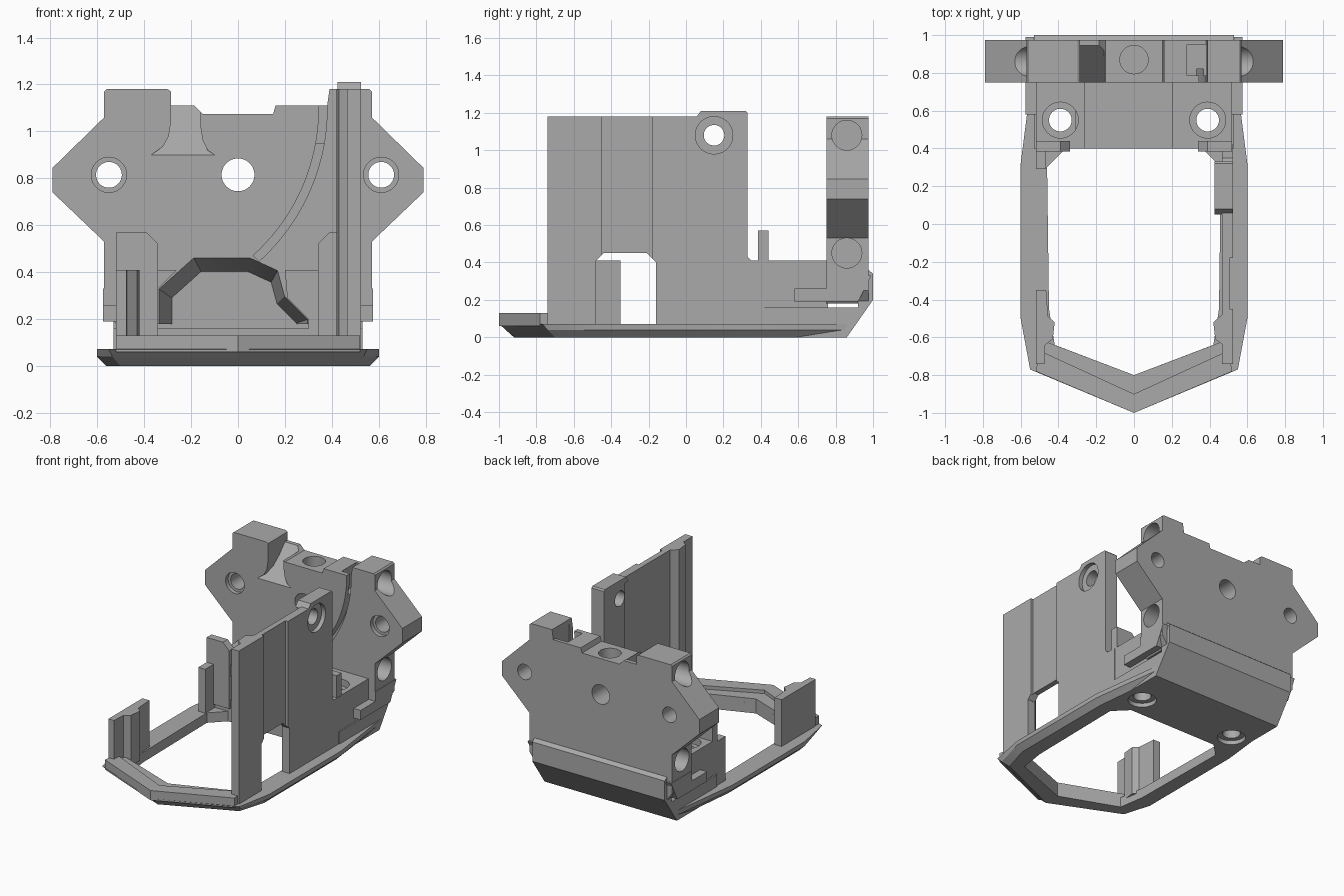
import bpy, bmesh
from math import sin, cos, pi, radians
from mathutils import Vector

cube = bpy.data.objects.get("Cube")
if cube:
    bpy.data.objects.remove(cube, do_unlink=True)

grey = bpy.data.materials.new("plain grey")
grey.use_nodes = True
grey.diffuse_color = (0.4, 0.4, 0.4, 1)
grey.node_tree.nodes["Principled BSDF"].inputs["Base Color"].default_value = (0.4, 0.4, 0.4, 1)


def loft(name, rings):
    """Solid skinned through matching rings of points, with flat end caps."""
    bm = bmesh.new()
    loops = [[bm.verts.new(p) for p in ring] for ring in rings]
    n = len(loops[0])
    for a, b in zip(loops, loops[1:]):
        for i in range(n):
            j = (i + 1) % n
            bm.faces.new((a[i], a[j], b[j], b[i]))
    bm.faces.new(loops[0])
    bm.faces.new(loops[-1])
    bmesh.ops.recalc_face_normals(bm, faces=bm.faces)
    mesh = bpy.data.meshes.new(name)
    bm.to_mesh(mesh)
    bm.free()
    mesh.materials.append(grey)
    ob = bpy.data.objects.new(name, mesh)
    bpy.context.collection.objects.link(ob)
    return ob


def place(axis, p, d):
    return {"x": (d, p[0], p[1]), "y": (p[0], d, p[1]), "z": (p[0], p[1], d)}[axis]


def prism(name, axis, pts, a, b):
    return loft(name, [[place(axis, p, d) for p in pts] for d in (a, b)])


def box(name, x, y, z):
    return prism(name, "z", [(x[0], y[0]), (x[1], y[0]), (x[1], y[1]), (x[0], y[1])], *z)


def rod(axis, centre, r, a, b, n=40):
    pts = [(centre[0] + r * cos(2 * pi * i / n), centre[1] + r * sin(2 * pi * i / n)) for i in range(n)]
    return prism("cutter", axis, pts, a, b)


def cut(ob, *cutters):
    bpy.context.view_layer.objects.active = ob
    for c in cutters:
        mod = ob.modifiers.new("cut", "BOOLEAN")
        mod.operation, mod.solver, mod.object = "DIFFERENCE", "EXACT", c
        bpy.ops.object.modifier_apply(modifier=mod.name)
        bpy.data.objects.remove(c, do_unlink=True)


def mirrored(half):
    """Close a half outline that runs from the front centre to the back."""
    return half + [(-x, y) for x, y in reversed(half) if x > 0]


# Base ring with chamfered underside
opening = mirrored([(0, -.8), (.42, -.64), (.45, -.45), (.46, .3), (.36, .4)])
levels = [
    (0, [(0, -.92), (.50, -.70), (.56, -.5), (.56, .32), (.5, .86)]),
    (.04, [(0, -.965), (.535, -.74), (.6, -.5), (.6, .32), (.525, .885)]),
    (.072, [(0, -1), (.55, -.77), (.6, -.5), (.6, .32), (.525, .905)]),
]
ring = loft("base_ring", [[(x, y, z) for x, y in mirrored(h)] for z, h in levels])
cut(ring, prism("cutter", "z", opening, -.1, .3))

# Raised front rim, stepped towards the inside
for name, front, back, top in (("front_rim", (-1, -.78), (-.9, -.67), .13),
                               ("front_inner_ledge", (-.9, -.67), (-.8, -.61), .105)):
    prism(name, "z", [(-.52, front[1]), (0, front[0]), (.52, front[1]),
                      (.5, back[1]), (0, back[0]), (-.5, back[1])], .06, top)

# Rear floor and sloping rear bumper
floor = prism("rear_floor", "x", [(.4, 0), (.86, 0), (1, .2), (1, .34), (.975, .36),
                                  (.92, .36), (.92, .16), (.4, .16)], -.53, .53)

# Mounting blocks on the floor
block_l = prism("right_block", "y", [(-.52, .03), (-.34, .03), (-.34, .33), (-.26, .41), (-.52, .41)], .4, .76)
block_r = prism("left_block", "y", [(.52, .03), (.3, .03), (.3, .2), (.21, .29), (.2, .41), (.52, .41)], .4, .76)
for ob, x in ((block_l, -.39), (block_r, .39)):
    cut(ob, rod("z", (x, .55), .06, -.1, .6), rod("z", (x, .55), .095, .36, .6))
    cut(floor, rod("z", (x, .55), .06, -.1, .6), rod("z", (x, .55), .095, -.1, .03))
    cut(ring, rod("z", (x, .55), .095, -.1, .3))

# Side tabs and sloped rear flanges
for side, s in (("left", 1), ("right", -1)):
    prism(side + "_tab", "y", [(s * .52, .1), (s * .52, .57), (s * .39, .57),
                               (s * .34, .52), (s * .34, .1)], .385, .44)
    prism(side + "_flange", "x", [(.58, .19), (.92, .19), (.99, .33), (.75, .33), (.75, .26), (.58, .26)],
          s * .5, s * .575)

# Rear plate outline
plate = prism("rear_plate", "y", [
    (-.52, .18), (.52, .18), (.57, .25), (.57, .53), (.79, .74), (.79, .845), (.57, 1.06),
    (.57, 1.17), (.56, 1.18), (.39, 1.18), (.38, 1.11), (.16, 1.11), (.15, 1.075), (-.15, 1.075),
    (-.185, 1.11), (-.285, 1.11), (-.285, 1.17), (-.3, 1.18), (-.56, 1.18), (-.57, 1.17),
    (-.57, 1.06), (-.79, .845), (-.79, .74), (-.57, .53), (-.57, .25)], .75, .975)

# Flared sloping recess beside the centre block
flare = [(-.37, .9), (-.32, .935), (-.295, .98), (-.286, 1.04), (-.286, 1.25),
         (-.16, 1.25), (-.16, 1.02), (-.15, .96), (-.13, .92), (-.1, .9)]
cut(plate, loft("cutter", [[(x, .7, z) for x, z in flare],
                           [(x, .75 + (z - .9) * .93, z) for x, z in flare]]))

# Tapered pocket over the floor
pocket = [(-.34, .1), (-.34, .33), (-.19, .465), (.05, .465), (.17, .41), (.2, .3), (.3, .2), (.3, .1)]
cut(plate, loft("cutter", [[(x, .74, z) for x, z in pocket],
                           [(x * .83, .92, .1 + (z - .1) * .83) for x, z in pocket]]))

# Curved guide groove and its top opening
arc = [radians(-48 + 50 * i / 24) for i in range(25)]
band = [(-.5 + r * cos(t), 1.1 + r * sin(t)) for r, ts in ((.845, arc), (.88, arc[::-1])) for t in ts]
cut(plate, prism("cutter", "y", band, .7, .82),
    box("cutter", (.28, .385), (.785, .95), (.95, 1.3)))

# Screw holes through the plate
cut(plate, rod("y", (0, .815), .07, .6, 1.1),
    rod("z", (0, .87), .075, .95, 1.3))
for x in (-.55, .61):
    cut(plate, rod("y", (x, .815), .055, .6, 1.1), rod("y", (x, .815), .075, .6, .78))

# Blind sockets in the plate ends
for s in (1, -1):
    for z in (1.08, .45):
        cut(plate, rod("x", (.86, z), .08, s * .44, s * .95))

# Tall side wall with window
wall = prism("tall_wall", "x", [
    (-.74, .05), (-.74, 1.18), (.33, 1.18), (.33, .43), (.35, .41), (.42, .41), (.42, .05),
    (-.16, .05), (-.16, .4), (-.21, .45), (-.44, .45), (-.48, .41), (-.48, .05)], .465, .525)
cut(wall, box("cutter", (.505, .6), (-.45, -.18), (.075, 1.3)))

# Thick column at the back of the wall
column = prism("wall_column", "z", [(.425, .33), (.525, .33), (.525, .06), (.47, .06), (.425, .09)], .05, 1.18)
crown = prism("wall_crown", "x", [(.05, 1.17), (.08, 1.21), (.32, 1.21), (.33, 1.2), (.33, 1.17)], .425, .525)
for ob in (wall, column, crown):
    cut(ob, rod("x", (.15, 1.08), .055, .3, .7))
    cut(ob, rod("x", (.15, 1.08), .1, .495, .7))

# Front ribs: tall on one side, a short post on the other
for name, s, end, top in (("wall_rib", 1, -.48, 1.18), ("short_post", -1, -.35, .41)):
    prism(name, "z", [(s * x, y) for x, y in (
        (.52, -.74), (.475, -.74), (.47, -.64), (.43, -.61), (.42, -.52), (.455, -.49), (.465, end),
        (.52, end))], .05, top)

# Small fin on the open side
box("small_fin", (-.52, -.465), (.29, .4), (.05, .39))

# Smooth the round cuts while keeping edges sharp
for ob in bpy.context.scene.objects:
    ob.select_set(ob.type == "MESH")
bpy.context.view_layer.objects.active = plate
bpy.ops.object.shade_smooth_by_angle(angle=radians(25))
